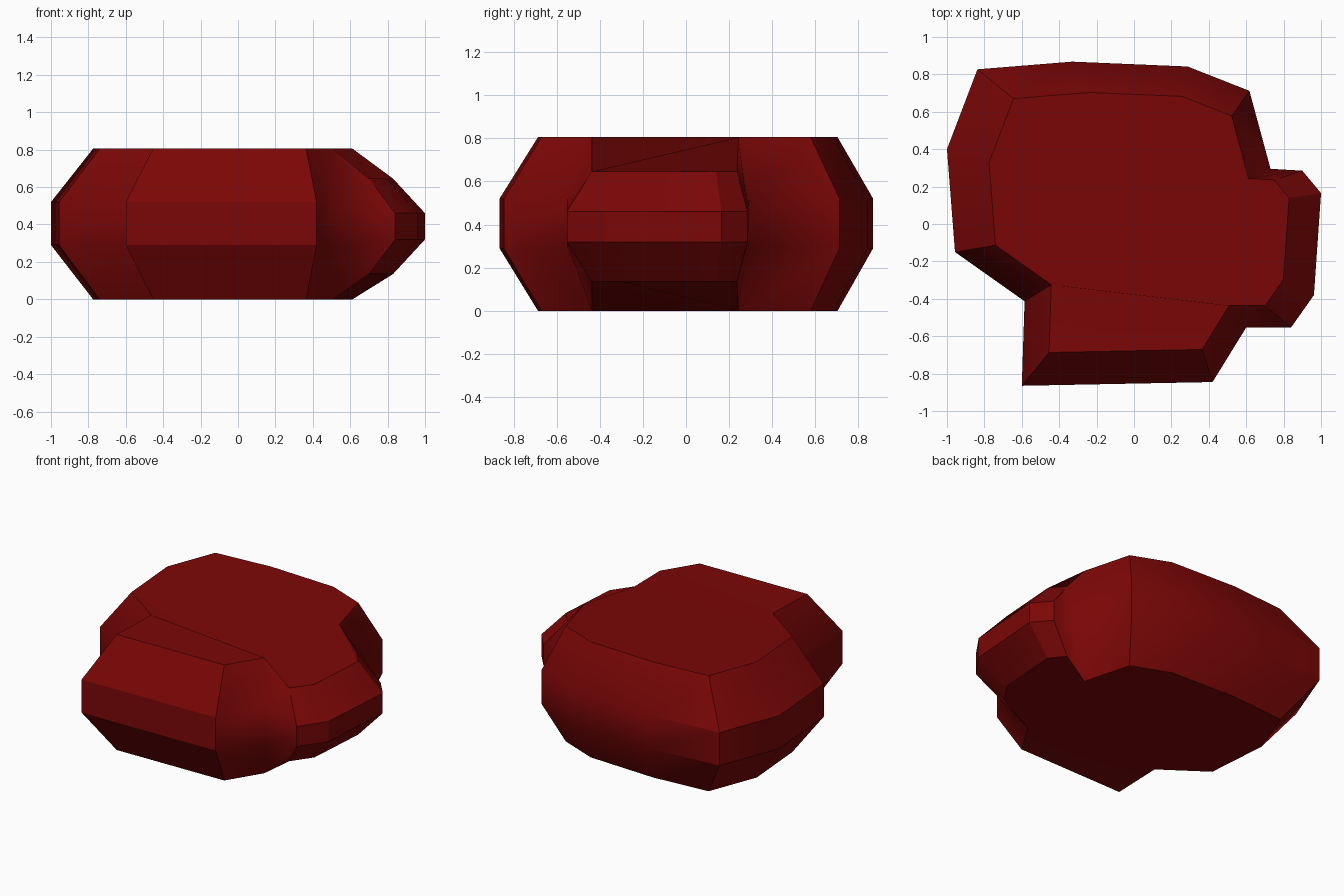
import bpy, bmesh, math

if "Cube" in bpy.data.objects:
    bpy.data.objects.remove(bpy.data.objects["Cube"])

# Widest outline of the rock seen from above; the flag marks the low side bump
OUTLINE = [
    (-0.60, -0.865, 0), (0.42, -0.845, 0), (0.60, -0.553, 0),
    (0.84, -0.553, 1), (0.962, -0.38, 1), (1.00, 0.165, 1), (0.90, 0.285, 1),
    (0.73, 0.295, 0), (0.617, 0.712, 0), (0.287, 0.842, 0),
    (-0.33, 0.868, 0), (-0.837, 0.827, 0), (-1.00, 0.40, 0),
    (-0.957, -0.15, 0), (-0.585, -0.413, 0)]

# Four rings: scale, height of main body, height of bump
RINGS = [(0.802, 0.0, 0.135), (1.0, 0.29, 0.32),
         (1.0, 0.52, 0.46), (0.802, 0.805, 0.645)]
SHIFT = (0.027, 0.007)  # offset of the shrunken rings


def make_ring(bm, scale, z_main, z_bump):
    k = 1 if scale < 1 else 0
    return [bm.verts.new((x * scale + SHIFT[0] * k, y * scale + SHIFT[1] * k,
                          z_bump if bump else z_main))
            for x, y, bump in OUTLINE]


bm = bmesh.new()
rings = [make_ring(bm, *r) for r in RINGS]
n = len(OUTLINE)

# Sides: lower slope, upright band, upper slope
for low, high in zip(rings, rings[1:]):
    for i in range(n):
        j = (i + 1) % n
        bm.faces.new((low[i], low[j], high[j], high[i]))

# Top and bottom: front shelf and one large plate that sags over the bump
for ring in (rings[0], rings[-1]):
    for cap in ((0, 1, 2, 14), range(2, n)):
        bm.faces.new([ring[i] for i in cap])
bmesh.ops.recalc_face_normals(bm, faces=bm.faces)

mesh = bpy.data.meshes.new("rock")
bm.to_mesh(mesh)
bm.free()
rock = bpy.data.objects.new("rock", mesh)
bpy.context.collection.objects.link(rock)

# Dark red stone
mat = bpy.data.materials.new("red_stone")
mat.diffuse_color = (0.2, 0.002, 0.002, 1)
mat.use_nodes = True
mat.node_tree.nodes["Principled BSDF"].inputs["Base Color"].default_value = mat.diffuse_color
mesh.materials.append(mat)

# Soft shading along gentle bends
bpy.context.view_layer.objects.active = rock
rock.select_set(True)
bpy.ops.object.shade_smooth_by_angle(angle=math.radians(30))

# Blend the bump softly into the body at its two roots
soft = set()
for inner, mid in ((0, 1), (3, 2)):
    for root, tip in ((2, 3), (7, 6)):
        soft.add(frozenset((mid * n + root, mid * n + tip)))
        soft.add(frozenset((mid * n + root, inner * n + root)))
for edge in mesh.edges:
    if frozenset(edge.vertices) in soft:
        edge.use_edge_sharp = False
